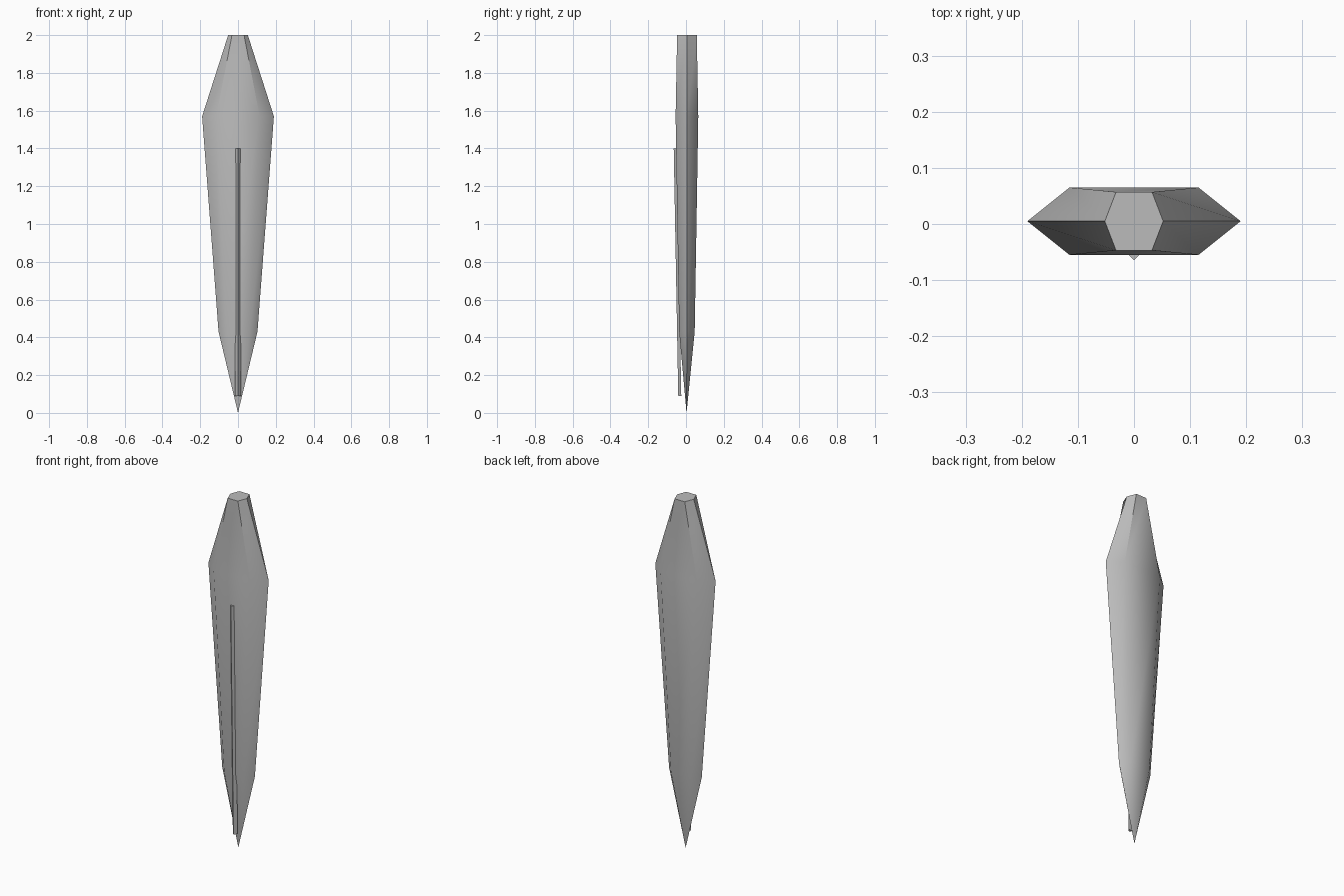
import bpy, bmesh, math

if "Cube" in bpy.data.objects:
    bpy.data.objects.remove(bpy.data.objects["Cube"])

steel = bpy.data.materials.new("steel grey")
steel.diffuse_color = (0.5, 0.5, 0.5, 1)
steel.use_nodes = True
steel.node_tree.nodes["Principled BSDF"].inputs["Base Color"].default_value = steel.diffuse_color


def loft(name, rings, tip=None):
    """Skin closed rings of points, with a cap or a pointed tip at the start."""
    bm = bmesh.new()
    loops = [[bm.verts.new(p) for p in ring] for ring in rings]
    n = len(loops[0])
    for a, b in zip(loops, loops[1:]):
        for i in range(n):
            j = (i + 1) % n
            bm.faces.new((a[i], a[j], b[j], b[i]))
    bm.faces.new(loops[-1])
    if tip:
        t = bm.verts.new(tip)
        for i in range(n):
            bm.faces.new((t, loops[0][(i + 1) % n], loops[0][i]))
    else:
        bm.faces.new(loops[0][::-1])
    bmesh.ops.recalc_face_normals(bm, faces=bm.faces)
    mesh = bpy.data.meshes.new(name)
    bm.to_mesh(mesh)
    bm.free()
    mesh.materials.append(steel)
    obj = bpy.data.objects.new(name, mesh)
    bpy.context.collection.objects.link(obj)
    return obj


def hexagon(z, edge, flat, depth, cy=0.005):
    """Flattened six-sided blade section."""
    return [(edge, cy, z), (flat, cy + depth, z), (-flat, cy + depth, z),
            (-edge, cy, z), (-flat, cy - depth, z), (flat, cy - depth, z)]


def triangle(z, apex, w=0.015, d=0.016):
    """Small forward-pointing wedge section."""
    return [(0, apex, z), (w, apex + d, z), (-w, apex + d, z)]


# Blade: point at the bottom, widest near the top, narrow blunt end
blade = loft("blade",
             [hexagon(0.43, 0.103, 0.062, 0.041),
              hexagon(1.57, 0.19, 0.115, 0.06),
              hexagon(2.0, 0.052, 0.032, 0.052)],
             tip=(0, 0.003, 0))
bpy.context.view_layer.objects.active = blade
blade.select_set(True)
bpy.ops.object.shade_smooth_by_angle(angle=math.radians(48))

# Thin raised rib down the front face
loft("front_rib", [triangle(0.09, -0.041), triangle(1.4, -0.065)])
